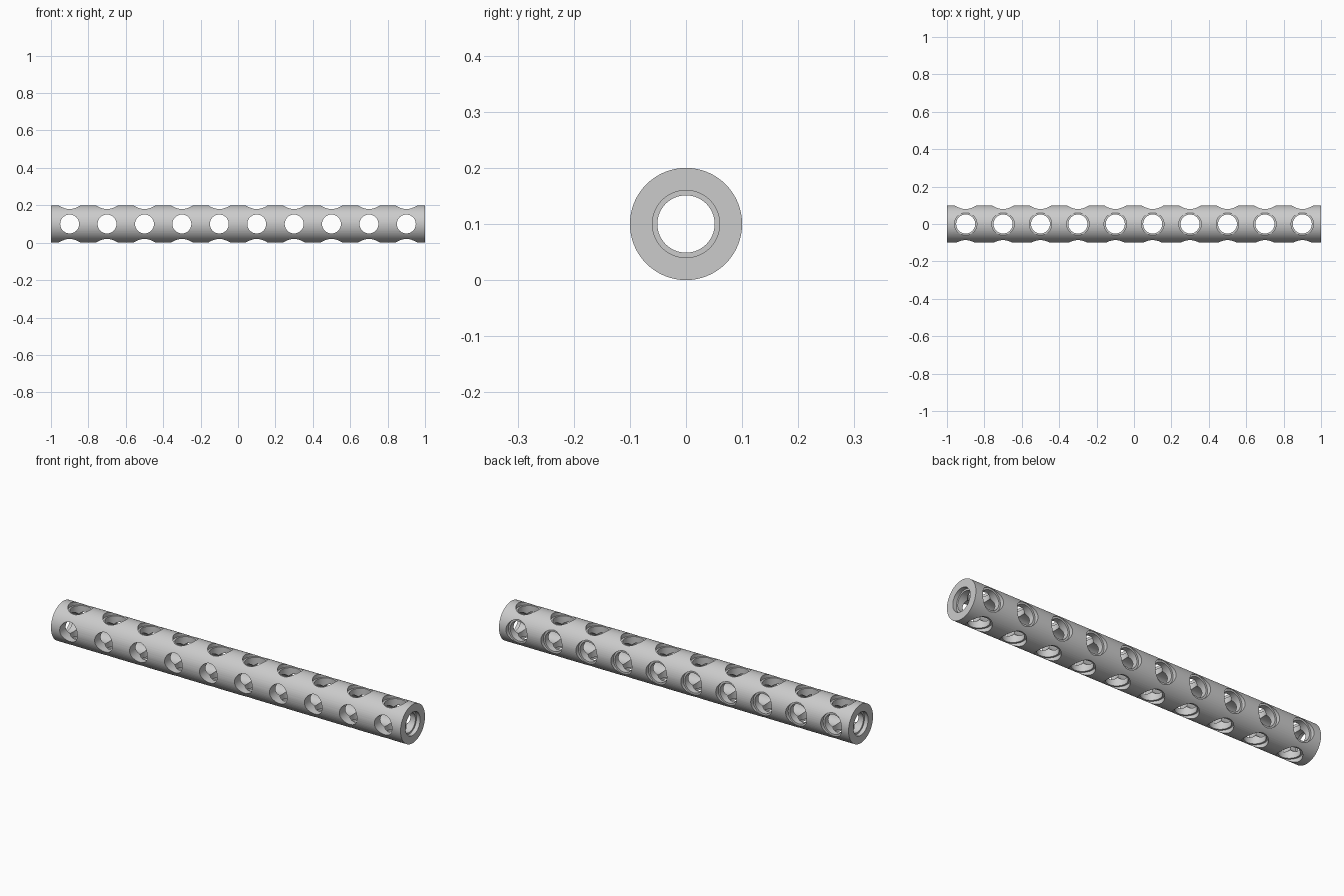
import bpy, bmesh, math
from mathutils import Matrix

cube = bpy.data.objects.get("Cube")
if cube:
    bpy.data.objects.remove(cube, do_unlink=True)

LENGTH, RADIUS = 2.0, 0.1
HOLES, PITCH = 10, 0.2
BORE, RECESS = 0.0505, 0.06      # plain hole and wider recess radii
DEPTH = 0.021                    # recess depth
SEGMENTS = 64

grey = bpy.data.materials.new("plain grey")
grey.use_nodes = True
grey.diffuse_color = (0.6, 0.6, 0.6, 1)
grey.node_tree.nodes["Principled BSDF"].inputs["Base Color"].default_value = (0.6, 0.6, 0.6, 1)


def lathe(bm, profile, matrix):
    """Closed solid of revolution from (radius, height) points."""
    rings = []
    for r, h in profile:
        ring = []
        for i in range(SEGMENTS):
            a = math.tau * i / SEGMENTS
            ring.append(bm.verts.new(matrix @ Matrix.Translation((r * math.cos(a), r * math.sin(a), h)).translation))
        rings.append(ring)
    for low, high in zip(rings, rings[1:]):
        for i in range(SEGMENTS):
            j = (i + 1) % SEGMENTS
            bm.faces.new((low[i], low[j], high[j], high[i]))
    bm.faces.new(rings[0][::-1])
    bm.faces.new(rings[-1])


def make(name, profile, matrices):
    bm = bmesh.new()
    for m in matrices:
        lathe(bm, profile, m)
    bmesh.ops.recalc_face_normals(bm, faces=bm.faces)
    mesh = bpy.data.meshes.new(name)
    bm.to_mesh(mesh)
    bm.free()
    mesh.materials.append(grey)
    obj = bpy.data.objects.new(name, mesh)
    bpy.context.collection.objects.link(obj)
    return obj


def stepped(radius, half, low_step, high_step):
    """Hole profile that widens into a recess at the chosen ends."""
    over, inner = half + 0.02, half - DEPTH
    low = [(RECESS, -over), (RECESS, -inner), (radius, -inner)] if low_step else [(radius, -over)]
    high = [(radius, inner), (RECESS, inner), (RECESS, over)] if high_step else [(radius, over)]
    return low + high


centre = Matrix.Translation((0, 0, RADIUS))
along_x = centre @ Matrix.Rotation(math.pi / 2, 4, 'Y')
spots = [Matrix.Translation((PITCH * (i - (HOLES - 1) / 2), 0, RADIUS)) for i in range(HOLES)]
along_y = [s @ Matrix.Rotation(-math.pi / 2, 4, 'X') for s in spots]

# Round bar
bar = make("perforated_tube", [(RADIUS, -LENGTH / 2), (RADIUS, LENGTH / 2)], [along_x])

# Lengthwise bore, front-to-back holes (recessed at the back), vertical holes
cutters = [
    make("end_bore_cutter", stepped(BORE + 0.0006, LENGTH / 2, True, True), [along_x]),
    make("side_hole_cutter", stepped(BORE, RADIUS, False, True), along_y),
    make("vertical_hole_cutter", stepped(BORE + 0.0003, RADIUS, True, True), spots),
]
bpy.ops.object.select_all(action='DESELECT')
bpy.context.view_layer.objects.active = bar
bar.select_set(True)
for cutter in cutters:
    cutter.hide_render = True
    mod = bar.modifiers.new(cutter.name, 'BOOLEAN')
    mod.operation = 'DIFFERENCE'
    mod.solver = 'EXACT'
    mod.object = cutter
    bpy.ops.object.modifier_apply(modifier=mod.name)
    bpy.data.objects.remove(cutter, do_unlink=True)

bpy.ops.object.shade_smooth_by_angle(angle=math.radians(25))
